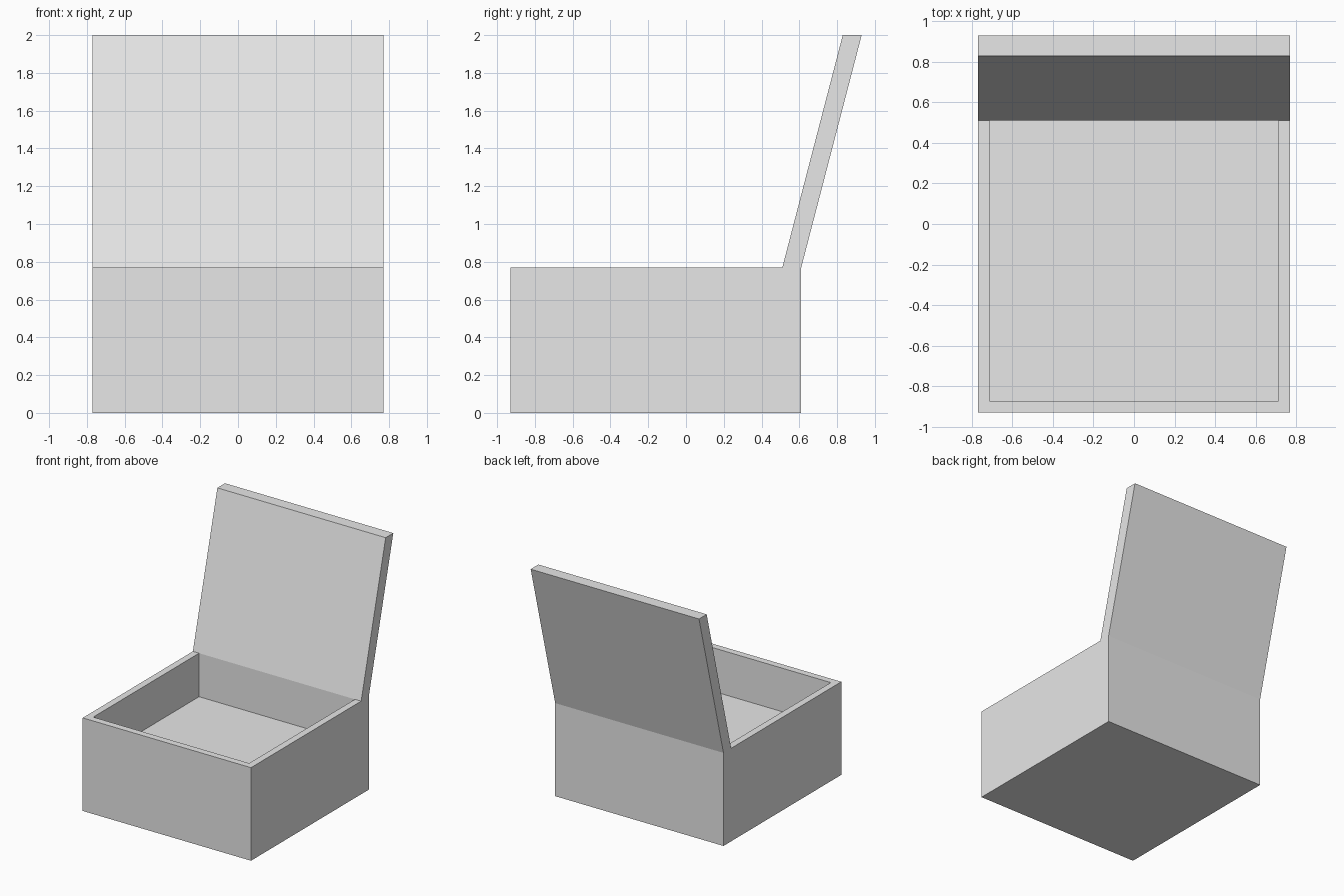
import bpy
import bmesh
from mathutils import Matrix, Vector

cube = bpy.data.objects.get("Cube")
if cube:
    bpy.data.objects.remove(cube, do_unlink=True)

HALF_WIDTH = 0.77
FRONT, BACK = -0.93, 0.61
RIM, TOP = 0.77, 2.0
FLOOR = 0.41
WALL = 0.08
LID_FRONT = 0.51
LEAN = 0.32

grey = bpy.data.materials.new("plain grey")
grey.use_nodes = True
grey.diffuse_color = (0.8, 0.8, 0.8, 1)
grey.node_tree.nodes["Principled BSDF"].inputs["Base Color"].default_value = grey.diffuse_color


def block(y0, y1, z0, z1):
    """Full-width block between the given depths and heights."""
    bm = bmesh.new()
    size = Vector((2 * HALF_WIDTH, y1 - y0, z1 - z0))
    centre = Vector((0, (y0 + y1) / 2, (z0 + z1) / 2))
    bmesh.ops.create_cube(bm, size=1, matrix=Matrix.Translation(centre) @ Matrix.Diagonal(size.to_4d()))
    return bm


def finish(bm, name):
    bmesh.ops.recalc_face_normals(bm, faces=bm.faces)
    mesh = bpy.data.meshes.new(name)
    bm.to_mesh(mesh)
    bm.free()
    mesh.materials.append(grey)
    obj = bpy.data.objects.new(name, mesh)
    bpy.context.collection.objects.link(obj)


# Open box: inset the top, thicken the back wall to the lid, sink the cavity
box = block(FRONT, BACK, 0, RIM)
opening = max(box.faces, key=lambda f: f.calc_center_median().z)
bmesh.ops.inset_region(box, faces=[opening], thickness=WALL)
for v in opening.verts:
    if v.co.y > 0:
        v.co.y = LID_FRONT
sunk = bmesh.ops.extrude_discrete_faces(box, faces=[opening])["faces"][0]
for v in sunk.verts:
    v.co.z = FLOOR
finish(box, "box_base")

# Open lid: upright slab sheared backwards from the hinge line
lid = block(LID_FRONT, BACK, RIM, TOP)
for v in lid.verts:
    if v.co.z > RIM + WALL:
        v.co.y += LEAN
finish(lid, "open_lid")
